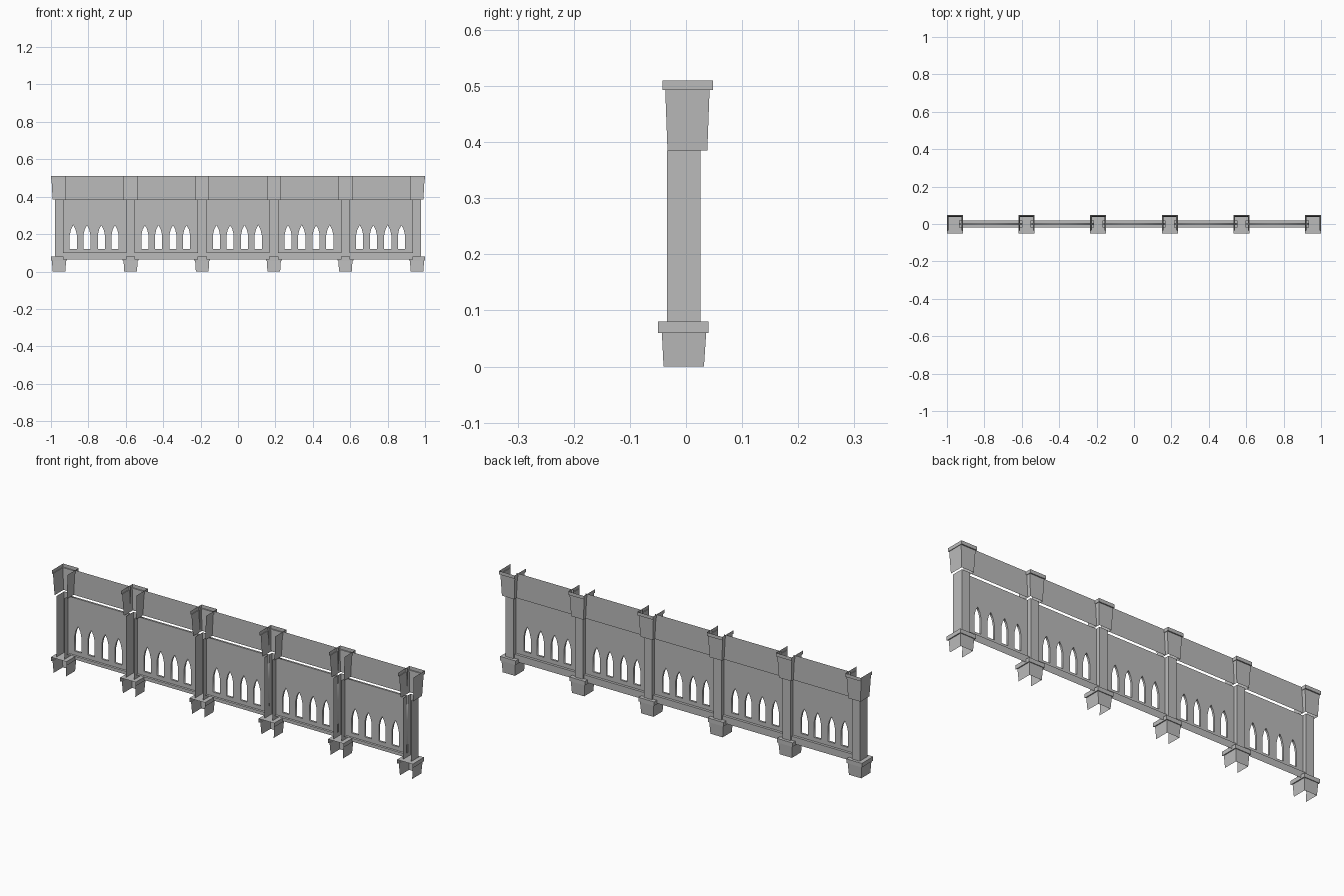
import bpy
from math import pi
from mathutils import Matrix

cube = bpy.data.objects.get("Cube")
if cube:
    bpy.data.objects.remove(cube, do_unlink=True)

stone = bpy.data.materials.new("grey_stone")
stone.use_nodes = True
GREY = (0.5, 0.5, 0.5, 1)
stone.diffuse_color = GREY
stone.node_tree.nodes["Principled BSDF"].inputs["Base Color"].default_value = GREY

POSTS = 6
SPACING = 1.914 / (POSTS - 1)
FIRST = -SPACING * (POSTS - 1) / 2
COLUMN_HALF = 0.022


def add_mesh(name, verts, faces, x):
    mesh = bpy.data.meshes.new(name)
    mesh.from_pydata(verts, [], faces)
    mesh.materials.append(stone)
    obj = bpy.data.objects.new(name, mesh)
    obj.location.x = x
    bpy.context.collection.objects.link(obj)
    return obj


def open_shell(name, x, rings, lid=False):
    """Three-sided shell, open at the front; ring = half width, back y, front y, z."""
    verts = []
    for half, back, front, z in rings:
        verts += [(half, front, z), (half, back, z), (-half, back, z), (-half, front, z)]
    faces = []
    for r in range(len(rings) - 1):
        for k in range(3):
            a = r * 4 + k
            faces.append((a, a + 1, a + 5, a + 4))
    if lid:
        n = len(verts)
        faces.append((n - 4, n - 3, n - 2, n - 1))
    add_mesh(name, verts, faces, x)


def strip(name, x, half, profile):
    """Sweep a side profile of (y, z) points along x."""
    n = len(profile)
    verts = [(s * half, y, z) for s in (1, -1) for y, z in profile]
    faces = [(i, i + n, i + n + 1, i + 1) for i in range(n - 1)]
    add_mesh(name, verts, faces, x)


def pierced_panel(name, x, half, bottom, top):
    """Thin wall with four pointed openings."""
    curve = bpy.data.curves.new(name, "CURVE")
    curve.dimensions = "2D"
    curve.fill_mode = "BOTH"
    curve.extrude = 0.005

    def outline(points):
        spline = curve.splines.new("POLY")
        spline.points.add(len(points) - 1)
        for p, (u, v) in zip(spline.points, points):
            p.co = (u, v, 0, 1)
        spline.use_cyclic_u = True

    outline([(-half, bottom), (half, bottom), (half, top), (-half, top)])
    for c in (-0.115, -0.042, 0.035, 0.108):
        side = [(0.019, 0.12), (0.019, 0.195), (0.012, 0.225)]
        right = [(c + w, z) for w, z in side]
        left = [(c - w, z) for w, z in reversed(side)]
        outline(right + [(c, 0.248)] + left)

    temp = bpy.data.objects.new(name + "_outline", curve)
    bpy.context.collection.objects.link(temp)
    graph = bpy.context.evaluated_depsgraph_get()
    mesh = bpy.data.meshes.new_from_object(temp.evaluated_get(graph))
    bpy.data.objects.remove(temp, do_unlink=True)
    mesh.transform(Matrix.Rotation(pi / 2, 4, "X"))
    mesh.materials.clear()
    mesh.materials.append(stone)
    obj = bpy.data.objects.new(name, mesh)
    obj.location.x = x
    bpy.context.collection.objects.link(obj)


# Posts: flared foot with plate, column and flared cap with rim
for i in range(POSTS):
    x = FIRST + i * SPACING
    open_shell(f"post_foot_{i + 1}", x, [
        (0.034, 0.032, -0.04, 0), (0.038, 0.036, -0.043, 0.06),
        (0.043, 0.04, -0.05, 0.06), (0.043, 0.04, -0.05, 0.08)], lid=True)
    open_shell(f"post_column_{i + 1}", x, [
        (COLUMN_HALF, 0.026, -0.034, 0.08), (COLUMN_HALF, 0.026, -0.034, 0.385)])
    open_shell(f"post_cap_{i + 1}", x, [
        (0.034, 0.038, -0.033, 0.385), (0.04, 0.042, -0.037, 0.493),
        (0.043, 0.048, -0.042, 0.493), (0.043, 0.048, -0.042, 0.51)])

# Bays: bottom rail, pierced wall and top rail
for i in range(POSTS - 1):
    x = FIRST + (i + 0.5) * SPACING
    half = SPACING / 2 - COLUMN_HALF
    strip(f"bottom_rail_{i + 1}", x, half, [(-0.018, 0.1), (0.018, 0.1), (0.018, 0.065)])
    pierced_panel(f"pierced_wall_{i + 1}", x, half, 0.1, 0.385)
    strip(f"top_rail_{i + 1}", x, SPACING / 2 - 0.034, [(0.021, 0.385), (0.021, 0.51)])
